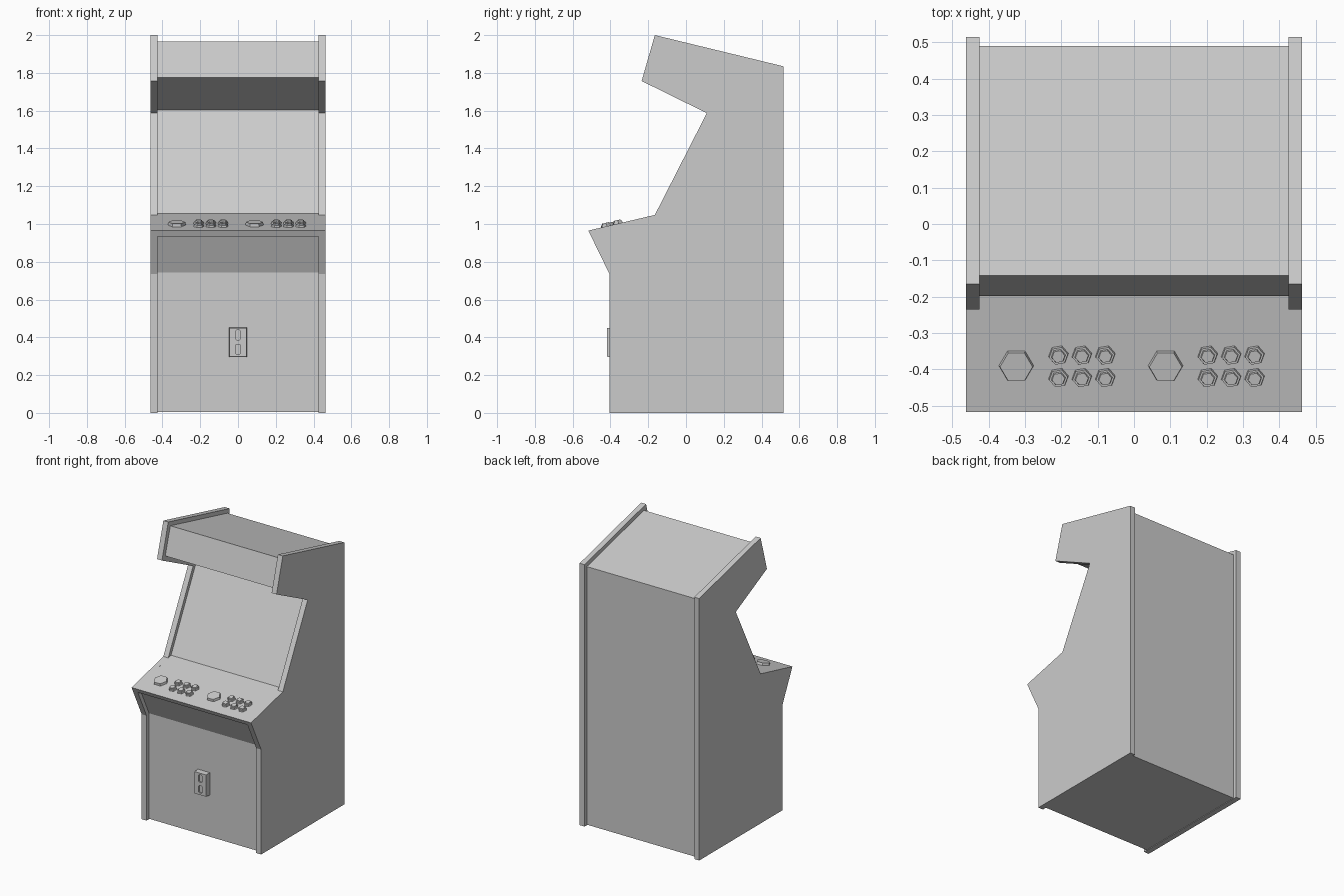
import bpy, bmesh, math
from mathutils import Matrix

if "Cube" in bpy.data.objects:
    bpy.data.objects.remove(bpy.data.objects["Cube"])

HALF_IN, HALF_OUT = 0.425, 0.463
SLOPE = math.atan2(0.083, 0.352)          # tilt of the control panel


def finish(name, bm):
    bmesh.ops.recalc_face_normals(bm, faces=bm.faces[:])
    me = bpy.data.meshes.new(name)
    bm.to_mesh(me)
    bm.free()
    ob = bpy.data.objects.new(name, me)
    bpy.context.collection.objects.link(ob)
    return ob


def extrude_profile(name, pts, x0, x1):
    """Extrude a closed (y, z) outline from x0 to x1."""
    bm = bmesh.new()
    face = bm.faces.new([bm.verts.new((x0, y, z)) for y, z in pts])
    ext = bmesh.ops.extrude_face_region(bm, geom=[face])["geom"]
    verts = [v for v in ext if isinstance(v, bmesh.types.BMVert)]
    bmesh.ops.translate(bm, verts=verts, vec=(x1 - x0, 0, 0))
    return finish(name, bm)


def add_hex(bm, x, y, r1, r2, h, turn, base=0.0):
    """Six-sided frustum standing on the sloped control panel."""
    z = 0.965 + (y + 0.517) * math.tan(SLOPE)
    m = (Matrix.Translation((x, y, z)) @ Matrix.Rotation(SLOPE, 4, 'X')
         @ Matrix.Rotation(math.radians(turn), 4, 'Z')
         @ Matrix.Translation((0, 0, base + h / 2)))
    bmesh.ops.create_cone(bm, cap_ends=True, segments=6, radius1=r1,
                          radius2=r2, depth=h, matrix=m)


# Side panels
side = [(-0.405, 0), (0.515, 0), (0.515, 1.835), (-0.165, 2.0), (-0.235, 1.757),
        (0.11, 1.587), (-0.165, 1.048), (-0.517, 0.965), (-0.405, 0.735)]
extrude_profile("side_panel_right", side, HALF_IN, HALF_OUT)
extrude_profile("side_panel_left", side, -HALF_OUT, -HALF_IN)

# Inset body: back, roof, marquee, screen, control deck, lower front
body = [(-0.38, 0.004), (0.49, 0.004), (0.49, 1.812), (-0.142, 1.965), (-0.198, 1.775),
        (0.146, 1.603), (-0.134, 1.055), (-0.517, 0.965), (-0.502, 0.935),
        (-0.475, 0.942), (-0.378, 0.742)]
extrude_profile("cabinet_body", body, -HALF_IN, HALF_IN)

# Coin door with slightly tapered front
bm = bmesh.new()
bmesh.ops.create_cube(bm, size=1, matrix=Matrix.Translation((0, -0.397, 0.3735))
                      @ Matrix.Diagonal((0.094, 0.04, 0.158, 1)))
front = [v for v in bm.verts if v.co.y < -0.4]
bmesh.ops.scale(bm, verts=front, vec=(0.94, 1, 0.965),
                space=Matrix.Translation((0, 0, -0.3735)))
door = finish("coin_door", bm)

# Recessed coin slots with clipped corners
bm = bmesh.new()
for z in (0.337, 0.412):
    w, h, c = 0.013, 0.026, 0.005
    ring = [(w, h - c), (w - c, h), (c - w, h), (-w, h - c),
            (-w, c - h), (c - w, -h), (w - c, -h), (w, c - h)]
    face = bm.faces.new([bm.verts.new((x, -0.43, z + dz)) for x, dz in ring])
    ext = bmesh.ops.extrude_face_region(bm, geom=[face])["geom"]
    bmesh.ops.translate(bm, vec=(0, 0.023, 0),
                        verts=[v for v in ext if isinstance(v, bmesh.types.BMVert)])
cutter = finish("slot_cutter", bm)
cutter.hide_render = True
mod = door.modifiers.new("slots", 'BOOLEAN')
mod.operation, mod.solver, mod.object = 'DIFFERENCE', 'EXACT', cutter
bpy.context.view_layer.objects.active = door
bpy.ops.object.modifier_apply(modifier=mod.name)
bpy.data.objects.remove(cutter)

# Two player sets: a large pad and six buttons each
for n, shift in enumerate((0.0, 0.411), 1):
    bm = bmesh.new()
    add_hex(bm, -0.324 + shift, -0.390, 0.048, 0.045, 0.016, 30)
    finish(f"stick_pad_{n}", bm)
    bm = bmesh.new()
    for i in range(3):
        for y in (-0.361, -0.423):
            x = -0.208 + shift + i * 0.0645
            add_hex(bm, x, y, 0.028, 0.026, 0.011, 40)
            add_hex(bm, x, y, 0.020, 0.018, 0.008, 40, base=0.011)
    finish(f"buttons_{n}", bm)
